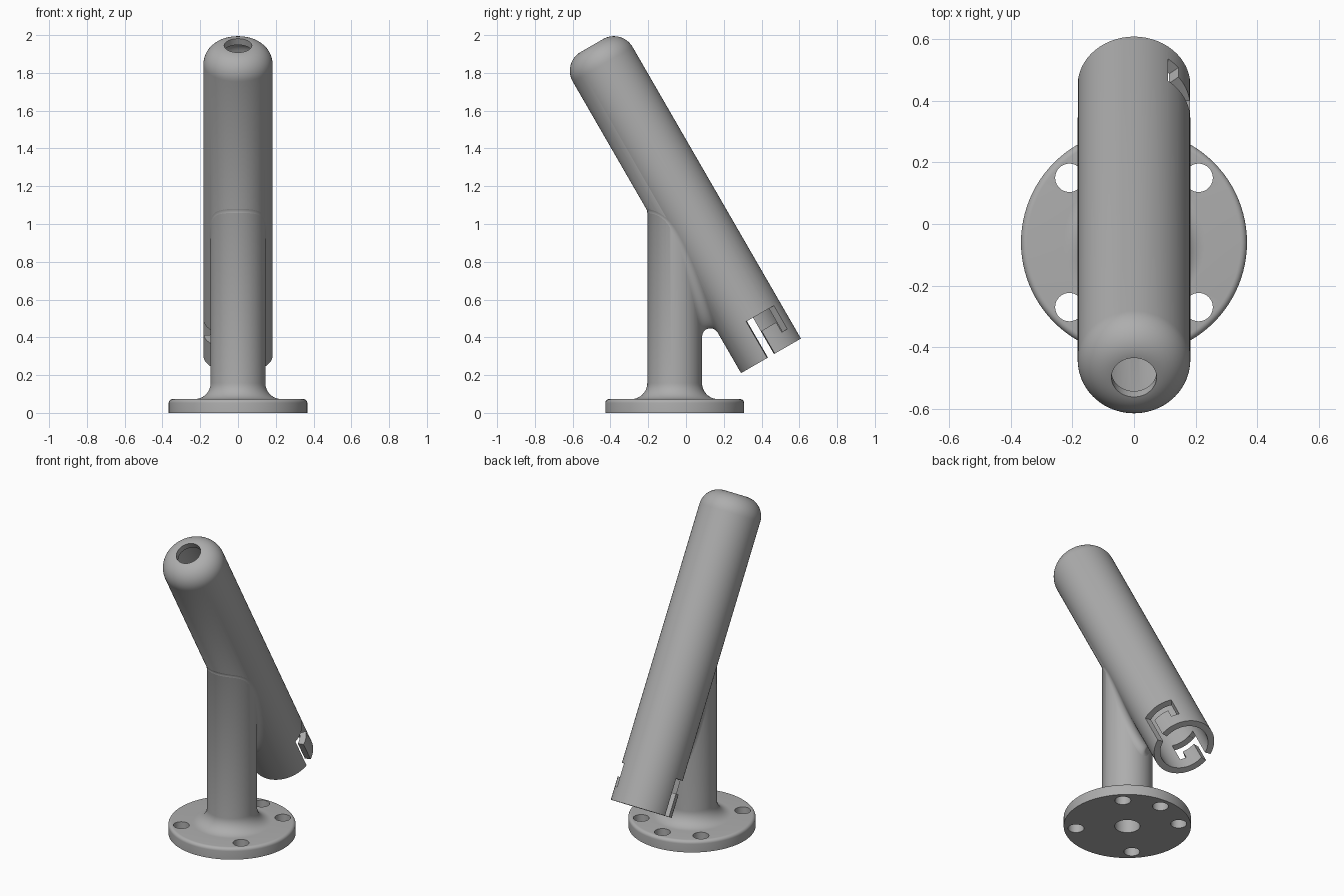
import bpy, bmesh, math
from mathutils import Matrix, Vector

if "Cube" in bpy.data.objects:
    bpy.data.objects.remove(bpy.data.objects["Cube"])

SEG = 96
POST_Y, POST_R = -0.06, 0.145
TUBE_R, BORE_R = 0.183, 0.145
TILT = math.radians(30)
TUBE = Matrix.Translation((0, 0.45, 0.302)) @ Matrix.Rotation(TILT, 4, 'X')
POST = Matrix.Translation((0, POST_Y, 0))

grey = bpy.data.materials.new("satin_grey")
grey.diffuse_color = (0.42, 0.42, 0.42, 1)
grey.use_nodes = True
grey.node_tree.nodes["Principled BSDF"].inputs["Base Color"].default_value = grey.diffuse_color


def finish(name, bm, matrix):
    bm.transform(matrix)
    bmesh.ops.recalc_face_normals(bm, faces=bm.faces)
    mesh = bpy.data.meshes.new(name)
    bm.to_mesh(mesh)
    bm.free()
    mesh.materials.append(grey)
    ob = bpy.data.objects.new(name, mesh)
    bpy.context.collection.objects.link(ob)
    return ob


def arc(cx, cz, r, a0, a1, n=10):
    return [(cx + r * math.cos(math.radians(a0 + (a1 - a0) * i / n)),
             cz + r * math.sin(math.radians(a0 + (a1 - a0) * i / n))) for i in range(n + 1)]


def revolve(name, profile, matrix):
    """Closed solid turned from (radius, height) points, capped at both ends."""
    bm = bmesh.new()
    rings = []
    for r, z in profile:
        rings.append([bm.verts.new((r * math.cos(2 * math.pi * i / SEG),
                                    r * math.sin(2 * math.pi * i / SEG), z)) for i in range(SEG)])
    for a, b in zip(rings, rings[1:]):
        for i in range(SEG):
            j = (i + 1) % SEG
            bm.faces.new((a[i], a[j], b[j], b[i]))
    bm.faces.new(rings[0][::-1])
    bm.faces.new(rings[-1])
    return finish(name, bm, matrix)


def sector(name, a0, a1, z0, z1, matrix, r0=0.10, r1=0.25, n=12):
    """Curved block between two angles and two heights, used for slots."""
    bm = bmesh.new()
    cols = []
    for i in range(n + 1):
        a = math.radians(a0 + (a1 - a0) * i / n)
        cols.append([bm.verts.new((r * math.cos(a), r * math.sin(a), z))
                     for r, z in ((r0, z0), (r1, z0), (r1, z1), (r0, z1))])
    for a, b in zip(cols, cols[1:]):
        for k in range(4):
            m = (k + 1) % 4
            bm.faces.new((a[k], a[m], b[m], b[k]))
    bm.faces.new(cols[0])
    bm.faces.new(cols[-1][::-1])
    return finish(name, bm, matrix)


def combine(target, tool, operation):
    mod = target.modifiers.new(operation.lower(), 'BOOLEAN')
    mod.operation, mod.solver, mod.object = operation, 'EXACT', tool
    bpy.context.view_layer.objects.active = target
    bpy.ops.object.modifier_apply(modifier=mod.name)
    bpy.data.objects.remove(tool, do_unlink=True)


# Tilted tube with rounded top
top, rnd = 1.897, 0.115
body = revolve("holder_body", [(TUBE_R, 0)] + arc(TUBE_R - rnd, top - rnd, rnd, 0, 90, 14), TUBE)

# Flange and post with a fillet at the foot
foot = 0.085
post = revolve("flanged_post",
               [(0.367, 0)] + arc(0.347, 0.053, 0.02, 0, 90, 6)
               + arc(POST_R + foot, 0.073 + foot, foot, 270, 180, 12)
               + [(POST_R, 1.15)], POST)
combine(body, post, 'UNION')

# Tube cavity, opening at the top, and passage through the post
inner = rnd - 0.038
cavity = revolve("tube_cavity", [(BORE_R, -0.05)]
                 + arc(BORE_R - inner, top - 0.038 - inner, inner, 0, 90), TUBE)
combine(body, cavity, 'DIFFERENCE')
combine(body, revolve("top_opening", [(0.073, 1.7), (0.073, 2.0)], TUBE), 'DIFFERENCE')
combine(body, revolve("post_bore", [(0.073, -0.05), (0.073, 1.15)], POST), 'DIFFERENCE')

# Screw holes in the flange: four corners and one at the back
for ang in (45, 90, 135, 225, 315):
    a = math.radians(ang)
    place = POST @ Matrix.Translation((0.297 * math.cos(a), 0.297 * math.sin(a), 0))
    combine(body, revolve("screw_hole", [(0.046, -0.05), (0.046, 0.2)], place), 'DIFFERENCE')

# Two opposite hooked slots at the open end of the tube
for turn in (0, 180):
    m = TUBE @ Matrix.Rotation(math.radians(turn), 4, 'Z')
    for a0, a1, z0, z1 in ((-7.3, 7.3, -0.05, 0.223), (-7.2, 53, 0.14, 0.2225), (38, 52.9, 0.08, 0.222)):
        combine(body, sector("slot", a0, a1, z0, z1, m), 'DIFFERENCE')

# Rolling-ball fillet where the post meets the tube
R = 0.044
bm = bmesh.new()
origin = TUBE.translation
axis = (TUBE.to_3x3() @ Vector((0, 0, 1))).normalized()
rows = []
for i in range(SEG):
    phi = 2 * math.pi * i / SEG
    x = (POST_R + R) * math.sin(phi)
    y = POST_Y + (POST_R + R) * math.cos(phi)
    u = -math.sqrt((TUBE_R + R) ** 2 - x * x)
    z = origin.z + (u - math.cos(TILT) * (y - origin.y)) / math.sin(TILT)
    c = Vector((x, y, z))
    to_post = Vector((-x, POST_Y - y, 0)).normalized()
    to_tube = (origin + axis * (c - origin).dot(axis) - c).normalized()
    rows.append([bm.verts.new(c + R * to_post.slerp(to_tube, k / 8)) for k in range(9)])
for i in range(SEG):
    a, b = rows[i], rows[(i + 1) % SEG]
    for k in range(8):
        bm.faces.new((a[k], b[k], b[k + 1], a[k + 1]))
fillet = finish("joint_fillet", bm, Matrix())
# The strip must face away from the joint, toward the ball centres
if fillet.data.polygons[4].normal.y < 0:
    fillet.data.flip_normals()

for ob in (body, fillet):
    bpy.ops.object.select_all(action='DESELECT')
    ob.select_set(True)
    bpy.context.view_layer.objects.active = ob
    bpy.ops.object.shade_smooth_by_angle(angle=math.radians(30))
